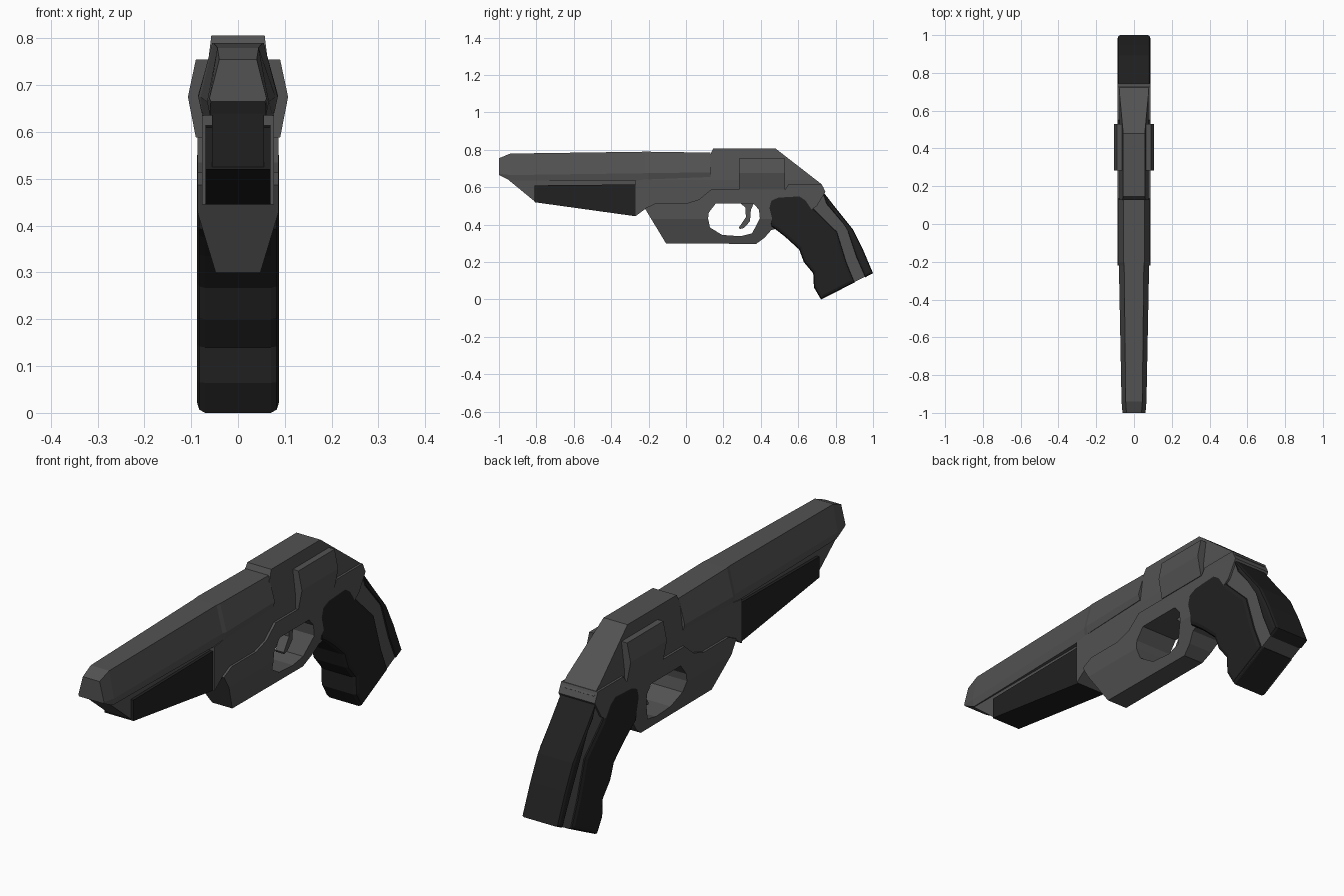
import bpy, bmesh

if "Cube" in bpy.data.objects:
    bpy.data.objects.remove(bpy.data.objects["Cube"])


def material(name, v):
    m = bpy.data.materials.new(name)
    m.diffuse_color = (v, v, v, 1)
    m.use_nodes = True
    m.node_tree.nodes["Principled BSDF"].inputs["Base Color"].default_value = m.diffuse_color
    return m


GREY = material("dark_grey", 0.085)
BLACK = material("black", 0.015)


def finish(bm, name, mat):
    bmesh.ops.recalc_face_normals(bm, faces=bm.faces[:])
    me = bpy.data.meshes.new(name)
    bm.to_mesh(me)
    bm.free()
    me.materials.append(mat)
    ob = bpy.data.objects.new(name, me)
    bpy.context.collection.objects.link(ob)
    return ob


def loft(name, rings, mat):
    """Skin matching rings of 3D points and cap both ends."""
    bm = bmesh.new()
    rs = [[bm.verts.new(p) for p in r] for r in rings]
    n = len(rs[0])
    for a, b in zip(rs, rs[1:]):
        for i in range(n):
            j = (i + 1) % n
            bm.faces.new((a[i], a[j], b[j], b[i]))
    bm.faces.new(rs[0])
    bm.faces.new(rs[-1])
    return finish(bm, name, mat)


def plate(name, profile, hw, mat, taper=None, round_edges=0):
    """Side profile (y, z) extruded to x = +-hw.
    taper = (z0, z1, hw1): width runs from hw at z0 to hw1 at z1."""
    bm = bmesh.new()
    face = bm.faces.new([bm.verts.new((-hw, y, z)) for y, z in profile])
    ext = bmesh.ops.extrude_face_region(bm, geom=[face], use_keep_orig=True)
    verts = [g for g in ext["geom"] if isinstance(g, bmesh.types.BMVert)]
    bmesh.ops.translate(bm, verts=verts, vec=(2 * hw, 0, 0))
    bmesh.ops.recalc_face_normals(bm, faces=bm.faces[:])
    if taper:
        z0, z1, hw1 = taper
        bmesh.ops.bisect_plane(bm, geom=bm.verts[:] + bm.edges[:] + bm.faces[:],
                               plane_co=(0, 0, z0), plane_no=(0, 0, 1))
        for v in bm.verts:
            t = max(0, (v.co.z - z0) / (z1 - z0))
            v.co.x *= 1 + t * (hw1 / hw - 1)
    if round_edges:
        rim = [e for e in bm.edges
               if sum(abs(f.normal.x) > 0.9 for f in e.link_faces) == 1]
        bmesh.ops.bevel(bm, geom=rim, offset=round_edges, segments=2,
                        profile=0.5, affect='EDGES', clamp_overlap=True)
    return finish(bm, name, mat)


# Barrel: six-sided sections (y, z bottom/mid/top, half width bottom/mid/top)
stations = [(-1.0, .665, .672, .755, .058, .061, .040),
            (-.94, .635, .665, .780, .060, .066, .044),
            (-.22, .635, .675, .790, .074, .080, .052),
            (-.20, .642, .675, .790, .078, .085, .055),
            (.13, .655, .680, .785, .078, .085, .055)]
loft("barrel", [[(-wb, y, zb), (-wm, y, zm), (-wt, y, zt),
                 (wt, y, zt), (wm, y, zm), (wb, y, zb)]
                for y, zb, zm, zt, wb, wm, wt in stations], GREY)

# Under-barrel nose and black fore grip
plate("barrel_underside", [(-.95, .64), (-.81, .525), (-.27, .46), (-.2, .65)],
      .056, GREY)
plate("fore_grip", [(-.81, .61), (-.81, .52), (-.27, .445), (-.27, .615)],
      .069, BLACK)

# Receiver, narrowing towards its top
plate("receiver", [(-.27, .635), (-.27, .445), (-.21, .49), (.1, .47), (.45, .53),
                   (.70, .57), (.735, .60), (.72, .62), (.48, .806), (.145, .806),
                   (.112, .735), (.10, .66), (-.11, .655)],
      .077, GREY, taper=(.64, .806, .057))

# Lower frame with the trigger opening cut through
frame = plate("lower_frame", [(-.22, .487), (-.107, .30), (.375, .297), (.42, .33),
                              (.455, .37), (.55, .40), (.70, .50), (.745, .575),
                              (.725, .617), (.55, .617), (.53, .588), (.134, .588),
                              (.07, .535), (0, .513), (-.166, .513)],
              .087, GREY, taper=(.43, .297, .047))
hole = plate("trigger_opening_cutter",
             [(.118, .433), (.128, .385), (.193, .345), (.29, .338), (.353, .353),
              (.395, .433), (.39, .48), (.36, .514), (.16, .514), (.122, .465)],
             .3, GREY)
hole.hide_render = True
hole.hide_set(True)
cut = frame.modifiers.new("trigger_opening", 'BOOLEAN')
cut.operation = 'DIFFERENCE'
cut.solver = 'EXACT'
cut.object = hole
# The receiver must not fill the opening either
cut = bpy.data.objects["receiver"].modifiers.new("trigger_opening", 'BOOLEAN')
cut.operation = 'DIFFERENCE'
cut.solver = 'EXACT'
cut.object = hole

# Bulged side blocks
section = [(-.09, .588), (-.107, .675), (-.09, .755),
           (.09, .755), (.107, .675), (.09, .588)]
loft("side_blocks", [[(x, y, z) for x, z in section] for y in (.283, .53)], GREY)

# Trigger
plate("trigger", [(.275, .53), (.318, .49), (.32, .44), (.283, .385), (.287, .376),
                  (.308, .382), (.342, .417), (.347, .48), (.37, .53)], .02, GREY)

# Grip: grey core showing as a stripe between two black rounded shells
plate("grip_core", [(.55, .55), (.64, .30), (.74, .012), (.985, .135), (.885, .365),
                    (.785, .49), (.725, .59)], .078, GREY)
plate("grip_front_shell",
      [(.444, .54), (.43, .49), (.455, .39), (.48, .374), (.53, .335), (.605, .267),
       (.63, .20), (.68, .14), (.684, .064), (.722, 0), (.904, .092), (.86, .20),
       (.81, .363), (.69, .48), (.65, .54), (.61, .567), (.49, .56)],
      .088, BLACK, round_edges=.018)
plate("grip_backstrap",
      [(.722, .59), (.75, .51), (.856, .385), (.91, .225), (.957, .118), (1, .14),
       (.945, .27), (.893, .374), (.80, .49)],
      .087, BLACK, round_edges=.016)
